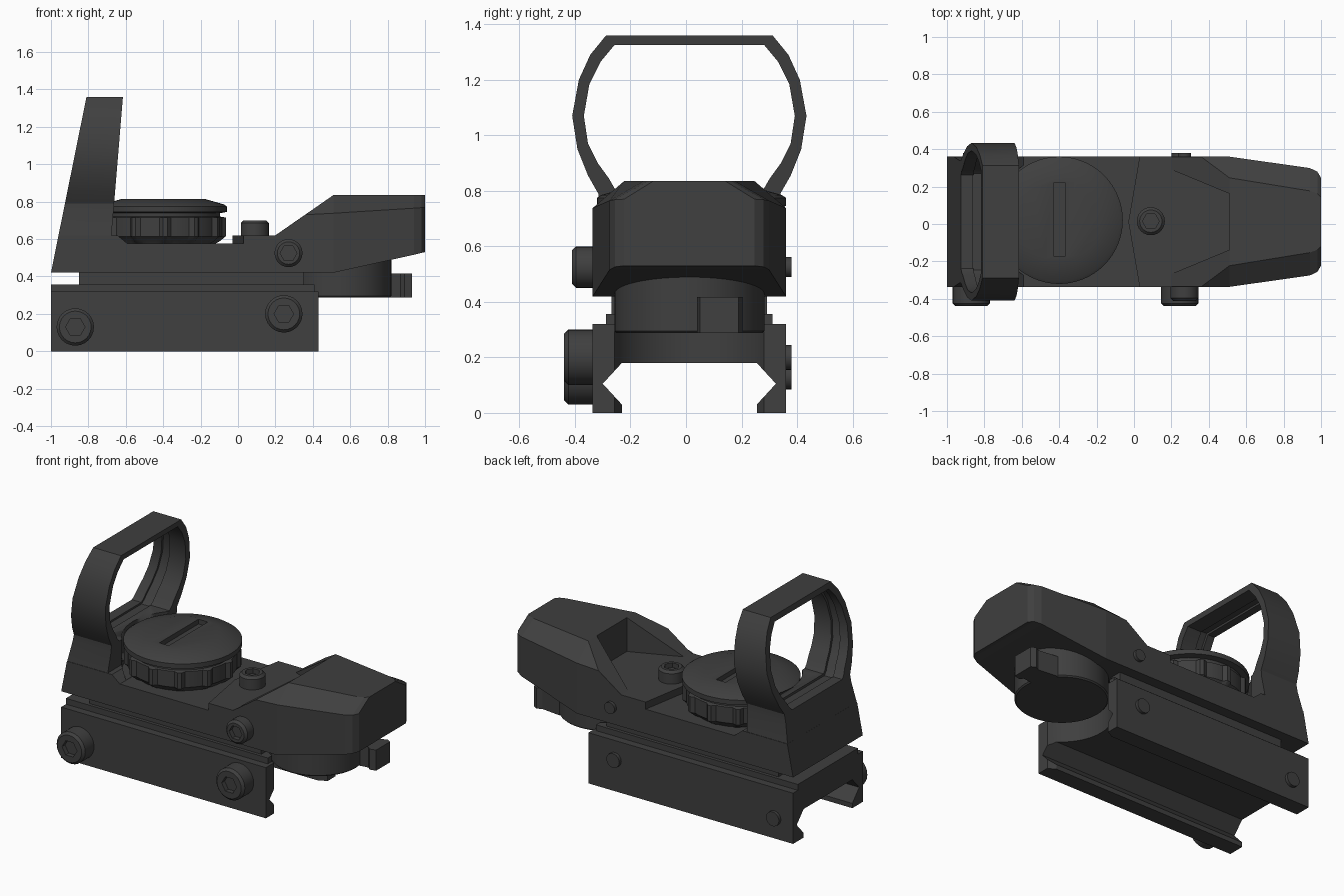
import bpy, bmesh, math
from mathutils import Matrix, Vector

if "Cube" in bpy.data.objects:
    bpy.data.objects.remove(bpy.data.objects["Cube"])

CY = 0.012  # y of the symmetry plane
mat = bpy.data.materials.new("matte_black")
mat.diffuse_color = (0.05, 0.05, 0.05, 1)
mat.use_nodes = True
mat.node_tree.nodes["Principled BSDF"].inputs["Base Color"].default_value = mat.diffuse_color


def finish(name, bm, smooth=True):
    bmesh.ops.recalc_face_normals(bm, faces=bm.faces)
    me = bpy.data.meshes.new(name)
    bm.to_mesh(me)
    bm.free()
    me.materials.append(mat)
    ob = bpy.data.objects.new(name, me)
    bpy.context.collection.objects.link(ob)
    if smooth:
        bpy.ops.object.select_all(action='DESELECT')
        ob.select_set(True)
        bpy.context.view_layer.objects.active = ob
        bpy.ops.object.shade_smooth_by_angle(angle=math.radians(25))
    return ob


def loft(name, rings, closed=False, smooth=False):
    """Skin between rings of points; cap the ends, or join last to first."""
    bm = bmesh.new()
    vs = [[bm.verts.new(p) for p in r] for r in rings]
    n = len(rings[0])
    for k in range(len(vs) if closed else len(vs) - 1):
        a, b = vs[k], vs[(k + 1) % len(vs)]
        for i in range(n):
            j = (i + 1) % n
            bm.faces.new((a[i], a[j], b[j], b[i]))
    if not closed:
        bm.faces.new(vs[0])
        bm.faces.new(vs[-1])
    return finish(name, bm, smooth)


def prism(name, pts, axis, lo, hi):
    """Extrude a 2D profile along an axis."""
    put = {'x': lambda p, t: (t, p[0], p[1]), 'y': lambda p, t: (p[0], t, p[1]),
           'z': lambda p, t: (p[0], p[1], t)}[axis]
    return loft(name, [[put(p, t) for p in pts] for t in (lo, hi)])


def box(name, x0, x1, y0, y1, z0, z1):
    return prism(name, [(x0, y0), (x1, y0), (x1, y1), (x0, y1)], 'z', z0, z1)


def lathe(name, rings, loc, n=48, axis=(0, 0, 1)):
    """Stack of rings (radius or radius(i), height) turned onto an axis."""
    m = Matrix.Translation(loc) @ Vector((0, 0, 1)).rotation_difference(Vector(axis)).to_matrix().to_4x4()
    out = []
    for r, h in rings:
        row = []
        for i in range(n):
            a, rr = 2 * math.pi * i / n, r(i) if callable(r) else r
            row.append(m @ Vector((rr * math.cos(a), rr * math.sin(a), h)))
        out.append(row)
    return loft(name, out, smooth=True)


def cut(ob, cutter):
    mod = ob.modifiers.new("cut", 'BOOLEAN')
    mod.operation, mod.object, mod.solver = 'DIFFERENCE', cutter, 'EXACT'
    bpy.context.view_layer.objects.active = ob
    bpy.ops.object.modifier_apply(modifier=mod.name)


def discard(ob):
    bpy.data.objects.remove(ob)


def socket_screw(name, r, h, hex_r, loc, axis):
    hexa = lambda i: hex_r * math.cos(math.pi / 6) / math.cos(math.radians(i * 15 % 60 - 30))
    lathe(name, [(r, -0.03), (r, h - 0.015), (r - 0.015, h), (hexa, h), (hexa, h - 0.03)],
          loc, 24, axis)


# rail mount with dovetail channel
half = [(0.348, 0.32), (0.348, 0), (0.243, 0), (0.243, 0.03), (0.312, 0.105), (0.243, 0.18)]
prof = [(CY + y, z) for y, z in half] + [(CY - y, z) for y, z in reversed(half)]
mount = prism("rail_mount", prof, 'x', -1, 0.43)
step = box("mount_step", -1, 0.41, CY - 0.30, CY + 0.30, 0.31, 0.357)
riser = box("mount_riser", -0.85, 0.35, CY - 0.28, CY + 0.28, 0.35, 0.43)
clear = lathe("clearance_cutter", [(0.295, -0.1), (0.295, 0.415)], (0.55, CY, 0))
for ob in (mount, step, riser):
    cut(ob, clear)
discard(clear)

# battery compartment with pull tab
lathe("battery_housing", [(0.262, 0.287), (0.27, 0.295), (0.27, 0.53)], (0.55, CY, 0))
tab = [(0.74, 0.04), (0.87, 0.06), (0.89, 0.04), (0.93, 0.05), (0.93, 0.19), (0.90, 0.205), (0.87, 0.19), (0.74, 0.205)]
prism("battery_tab", tab, 'z', 0.287, 0.417)

# rear body and the raised deck with a V-shaped edge
deck = prism("rear_body", [(-1, 0.42), (-0.96, 0.62), (-0.645, 0.62), (-0.59, 0.575), (0.2, 0.575), (0.2, 0.42)],
             'y', CY - 0.348, CY + 0.348)
prism("raised_deck", [(-0.03, CY), (0.03, CY - 0.348), (0.2, CY - 0.348), (0.2, CY + 0.348), (0.03, CY + 0.348)],
      'z', 0.57, 0.62)

# front housing: x, half width, bottom z, shoulder z, half top width, top z
sections = [(0.2, 0.348, 0.42, 0.619, 0.347, 0.62), (0.36, 0.348, 0.42, 0.730, 0.347, 0.731),
            (0.51, 0.348, 0.42, 0.738, 0.235, 0.835), (0.94, 0.287, 0.516, 0.765, 0.165, 0.835),
            (0.98, 0.268, 0.526, 0.768, 0.15, 0.835), (1.0, 0.235, 0.53, 0.77, 0.13, 0.835)]
rings = []
for x, w, zb, zs, wt, zt in sections:
    rings.append([(x, CY + y, z) for y, z in ((w, zb), (w, zs), (wt, zt), (-wt, zt), (-w, zs), (-w, zb))])
housing = loft("front_housing", rings)
pocket = prism("pocket_cutter", [(0.1, CY - 0.32), (0.51, CY - 0.15), (0.51, CY + 0.15), (0.1, CY + 0.32)],
               'z', 0.621, 1.0)
cut(housing, pocket)
discard(pocket)

# leaning window frame with a lens groove
outer = [(0.30, 1.36), (0.357, 1.29), (0.398, 1.2), (0.422, 1.07), (0.403, 0.95), (0.365, 0.855),
         (0.328, 0.79), (0.328, 0.745), (0.348, 0.60)]
inner = [(0.27, 1.325), (0.32, 1.265), (0.36, 1.185), (0.38, 1.07), (0.365, 0.97), (0.33, 0.90),
         (0.29, 0.845), (0.27, 0.81), (0.25, 0.79)]


def frame_section(o, i, s):
    def pt(p, t):
        back, front = -1 + 0.202 * (p[1] - 0.42), -0.67 + 0.083 * (p[1] - 0.7)
        return (back + (front - back) * t, CY + s * p[0], p[1])
    d = Vector(o) - Vector(i)
    g = Vector(i) + d.normalized() * 0.015
    return [pt(o, 0), pt(o, 1), pt(i, 1), pt(i, 0.5), pt(g, 0.5), pt(g, 0.25), pt(i, 0.25), pt(i, 0)]


pairs = list(zip(outer, inner))
frame = loft("window_frame", [frame_section(o, i, 1) for o, i in pairs]
             + [frame_section(o, i, -1) for o, i in reversed(pairs)], closed=True, smooth=True)

# round recess that clears the dial
recess = lathe("dial_recess_cutter", [(0.35, 0.576), (0.35, 0.9)], (-0.4, 0.02, 0), 64)
for ob in (frame, deck):
    cut(ob, recess)
discard(recess)

# adjustment dial: gripped lower ring, neck, flange, sloped cap with slot
grip = lambda i: 0.335 if i % 8 in (0, 1) else 0.315
foot = lambda i: grip(i) - 0.03
dial = lathe("brightness_dial", [(0.27, 0.57), (foot, 0.59), (grip, 0.615), (grip, 0.715), (0.305, 0.72),
                                 (0.305, 0.738), (0.34, 0.745), (0.34, 0.775), (0.325, 0.785), (0.22, 0.815)],
             (-0.4, 0.02, 0), 96)
slot = box("slot_cutter", -0.43, -0.365, -0.17, 0.22, 0.785, 0.9)
cut(dial, slot)
discard(slot)

# screws, and their ends on the far side
socket_screw("deck_screw", 0.075, 0.08, 0.045, (0.09, 0.015, 0.62), (0, 0, 1))
for name, x, z, r, h, hr, stub in (("mount_screw_rear", -0.87, 0.13, 0.1, 0.103, 0.052, 0.045),
                                   ("mount_screw_front", 0.245, 0.2, 0.1, 0.103, 0.052, 0.045),
                                   ("body_screw", 0.27, 0.525, 0.075, 0.075, 0.045, 0.036)):
    socket_screw(name, r, h, hr, (x, CY - 0.348, z), (0, -1, 0))
    lathe(name + "_end", [(stub, -0.03), (stub, 0.02)], (x, CY + 0.348, z), 24, (0, 1, 0))
